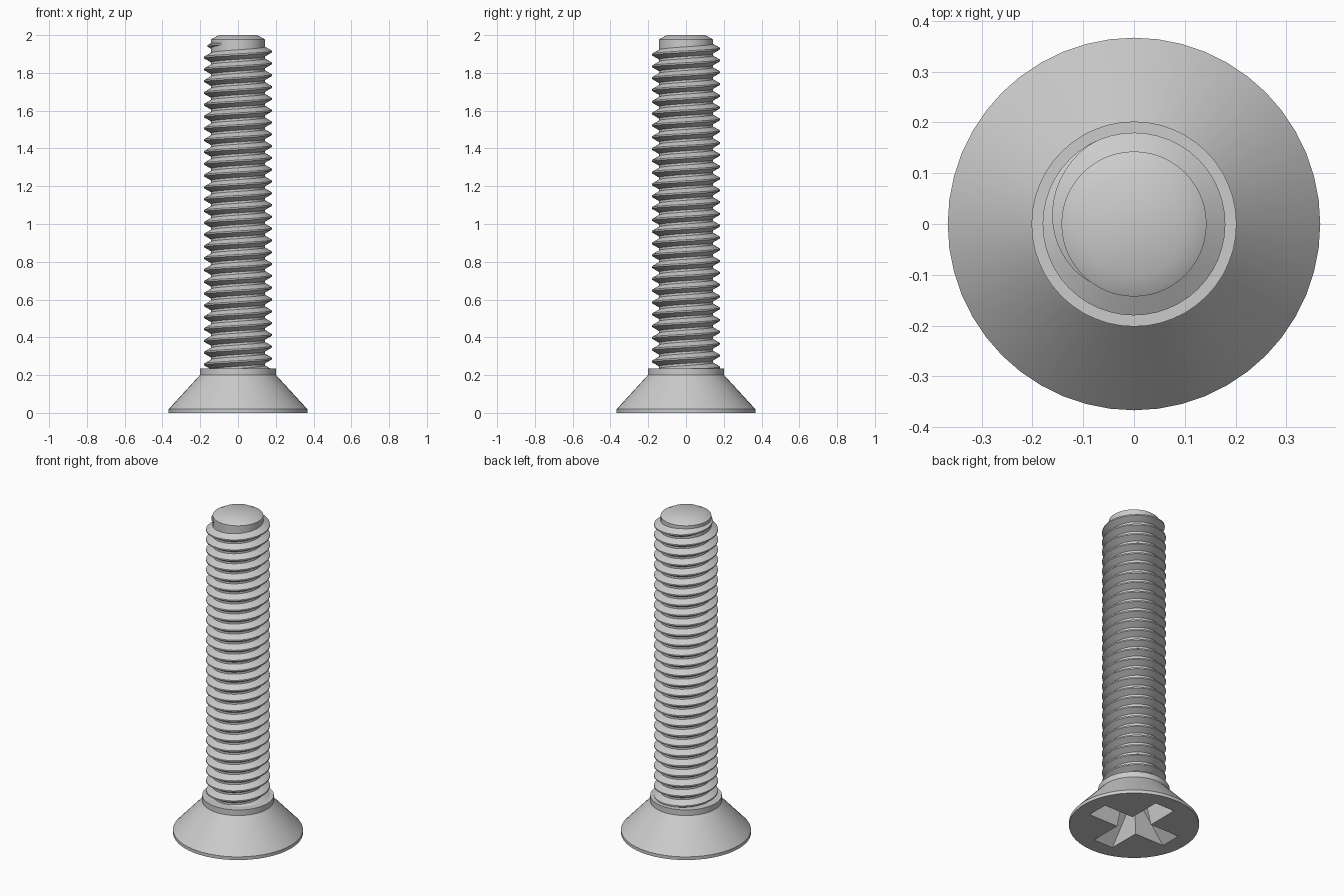
import bpy, bmesh
from math import pi, radians, cos, sin, tan

SIDES = 48
ROOT, CREST, PITCH = 0.143, 0.179, 0.0625

default_cube = bpy.data.objects.get("Cube")
if default_cube:
    bpy.data.objects.remove(default_cube, do_unlink=True)

steel = bpy.data.materials.new("plain steel grey")
steel.use_nodes = True
steel.diffuse_color = (0.6, 0.6, 0.6, 1)
steel.node_tree.nodes["Principled BSDF"].inputs["Base Color"].default_value = steel.diffuse_color


def finish(name, bm):
    """Turn a bmesh into a named, coloured object."""
    bmesh.ops.recalc_face_normals(bm, faces=bm.faces)
    mesh = bpy.data.meshes.new(name)
    bm.to_mesh(mesh)
    bm.free()
    mesh.materials.append(steel)
    obj = bpy.data.objects.new(name, mesh)
    bpy.context.collection.objects.link(obj)
    return obj


def activate(obj):
    bpy.ops.object.select_all(action='DESELECT')
    obj.select_set(True)
    bpy.context.view_layer.objects.active = obj


def smooth(obj):
    activate(obj)
    bpy.ops.object.shade_smooth_by_angle(angle=radians(30))


def lathe(name, profile):
    """Revolve (radius, height) points around z."""
    bm = bmesh.new()
    verts = [bm.verts.new((r, 0, z)) for r, z in profile]
    edges = [bm.edges.new(pair) for pair in zip(verts, verts[1:])]
    bmesh.ops.spin(bm, geom=verts + edges, cent=(0, 0, 0), axis=(0, 0, 1),
                   angle=2 * pi, steps=SIDES)
    bmesh.ops.remove_doubles(bm, verts=bm.verts, dist=1e-4)
    return finish(name, bm)


def loft(bm, rings):
    """Skin closed rings of points and cap both ends."""
    rings = [[bm.verts.new(p) for p in ring] for ring in rings]
    n = len(rings[0])
    for a, b in zip(rings, rings[1:]):
        for i in range(n):
            j = (i + 1) % n
            bm.faces.new((a[i], a[j], b[j], b[i]))
    bm.faces.new(rings[0])
    bm.faces.new(rings[-1])


def cross_ring(reach, half, z):
    """Plus-shaped outline, one arm at a time."""
    arm = [(half, -half), (reach, -half), (reach, half)]
    return [(x * cos(k * pi / 2) - y * sin(k * pi / 2),
             x * sin(k * pi / 2) + y * cos(k * pi / 2), z)
            for k in range(4) for x, y in arm]


# Countersunk head with collar
head = lathe("countersunk_head", [(0, 0), (0.367, 0), (0.367, 0.02), (0.202, 0.2),
                                  (0.202, 0.235), (0, 0.235)])

# Tapered cross recess in the driving face
bm = bmesh.new()
loft(bm, [cross_ring(0.29, 0.07, -0.02), cross_ring(0.1, 0.045, 0.17)])
cutter = finish("recess_cutter", bm)
cutter.hide_render = True
cut = head.modifiers.new("cross_recess", 'BOOLEAN')
cut.operation = 'DIFFERENCE'
cut.solver = 'EXACT'
cut.object = cutter
activate(head)
bpy.ops.object.modifier_apply(modifier=cut.name)
bpy.data.objects.remove(cutter, do_unlink=True)
smooth(head)

# Shank core with chamfered tip
smooth(lathe("shank_core", [(0, 0.2), (ROOT, 0.2), (ROOT, 1.977), (0.102, 2), (0, 2)]))

# Right-handed thread, fading out near the tip
END_ANGLE, END_Z, FADE = radians(232), 1.953, radians(115)
steps = int((END_Z - 0.21) / PITCH * SIDES)
rings = []
for i in range(steps + 1):
    back = (steps - i) * 2 * pi / SIDES
    angle = END_ANGLE - back
    z = END_Z - PITCH * back / (2 * pi)
    depth = (CREST - ROOT) * min(1, back / FADE) + 0.001
    flat = 0.004
    base = flat + (depth + 0.002) * tan(radians(30))
    section = [(ROOT - 0.002, -base), (ROOT + depth, -flat),
               (ROOT + depth, flat), (ROOT - 0.002, base)]
    rings.append([(r * cos(angle), r * sin(angle), z + h) for r, h in section])
bm = bmesh.new()
loft(bm, rings)
smooth(finish("screw_thread", bm))
